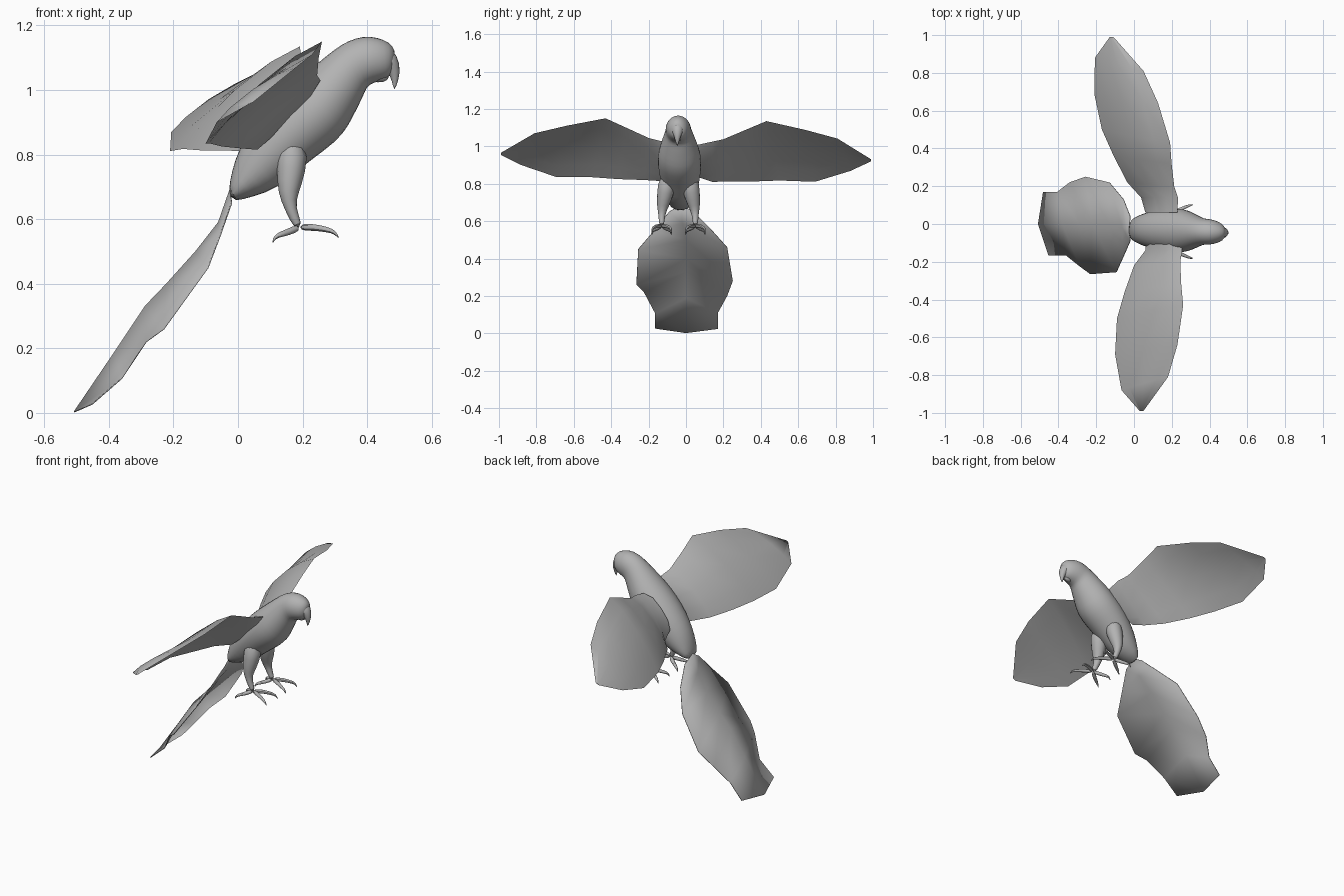
import bpy, bmesh, math
from mathutils import Vector as V

cube = bpy.data.objects.get("Cube")
if cube:
    bpy.data.objects.remove(cube)

grey = bpy.data.materials.new("plain grey")
grey.use_nodes = True
grey.diffuse_color = (0.45, 0.45, 0.45, 1)
grey.node_tree.nodes["Principled BSDF"].inputs["Base Color"].default_value = grey.diffuse_color


def loft(name, rings, closed=True, smooth=0, angle=60):
    """Skin a list of equal-length point rows into one smooth-shaded object."""
    bm = bmesh.new()
    rows = [[bm.verts.new(p) for p in ring] for ring in rings]
    n = len(rows[0])
    for a, b in zip(rows, rows[1:]):
        for i in range(n if closed else n - 1):
            j = (i + 1) % n
            bm.faces.new((a[i], a[j], b[j], b[i]))
    if closed:
        bm.faces.new(rows[0])
        bm.faces.new(rows[-1])
    bmesh.ops.recalc_face_normals(bm, faces=bm.faces)
    mesh = bpy.data.meshes.new(name)
    bm.to_mesh(mesh)
    bm.free()
    mesh.materials.append(grey)
    obj = bpy.data.objects.new(name, mesh)
    bpy.context.collection.objects.link(obj)
    bpy.ops.object.select_all(action='DESELECT')
    obj.select_set(True)
    bpy.context.view_layer.objects.active = obj
    bpy.ops.object.shade_smooth_by_angle(angle=math.radians(angle))
    if smooth:
        obj.modifiers.new("Smooth", 'SUBSURF').levels = smooth
        obj.modifiers["Smooth"].render_levels = smooth
    return obj


def ellipse(centre, u, v, sides):
    turn = [2 * math.pi * i / sides for i in range(sides)]
    return [centre + u * math.cos(t) + v * math.sin(t) for t in turn]


def tube(name, path, sides=8, smooth=1):
    """Tapered tube through (x, y, z, radius) points."""
    pts = [V(p[:3]) for p in path]
    rings = []
    for i, p in enumerate(pts):
        t = (pts[min(i + 1, len(pts) - 1)] - pts[max(i - 1, 0)]).normalized()
        u = t.cross(V((0, 1, 0))).normalized()
        rings.append(ellipse(p, u * path[i][3], t.cross(u) * path[i][3], sides))
    return loft(name, rings, smooth=smooth)


# Body and head: back point, belly point (x, z each), half width
stations = [
    (-.03, .69, -.02, .65, .05), (-.02, .75, .05, .67, .07),
    (0, .82, .12, .69, .09), (.05, .9, .2, .76, .11),
    (.12, .98, .27, .81, .12), (.19, 1.04, .33, .86, .12),
    (.25, 1.09, .36, .92, .1), (.3, 1.13, .39, .98, .08),
    (.34, 1.155, .4, 1.01, .07), (.39, 1.17, .42, 1.02, .07),
    (.43, 1.165, .45, 1.03, .06), (.47, 1.15, .47, 1.04, .045),
    (.49, 1.12, .48, 1.06, .02)]
rings = []
for bx, bz, fx, fz, w in stations:
    y = -.03 - .03 * max(bx, 0)
    back, belly = V((bx, y, bz)), V((fx, y, fz))
    rings.append(ellipse((back + belly) / 2, (back - belly) / 2, V((0, w, 0)), 14))
loft("body", rings, smooth=1)

# Hooked beak
tube("upper_beak", [(.44, -.045, 1.1, .045), (.472, -.045, 1.09, .036),
                    (.489, -.046, 1.05, .018), (.484, -.047, 1, .002)])
tube("lower_beak", [(.42, -.045, 1.05, .03), (.455, -.045, 1.037, .018),
                    (.467, -.045, 1.045, .006)])

# Wings: leading point, trailing point, thickness; far wing is swept back
span = [
    ((.24, -.06, 1.01), (.07, -.06, .84), .05),
    ((.255, -.14, 1.03), (.06, -.14, .815), .04),
    ((.245, -.2, 1.045), (0, -.22, .82), .03),
    ((.25, -.32, 1.1), (-.05, -.36, .825), .02),
    ((.26, -.43, 1.15), (-.09, -.5, .835), .015),
    ((.23, -.64, 1.11), (-.1, -.69, .835), .012),
    ((.18, -.81, 1.07), (-.066, -.88, .9), .01),
    ((.05, -.99, .965), (.03, -.99, .955), .004)]


def wing(name, place):
    rings = []
    for lead, trail, thick in span:
        a, b = V(lead), V(trail)
        chord = b - a
        up = V((chord.z, 0, -chord.x)).normalized()
        camber = up * chord.length * .05

        def at(f, side):
            return a + chord * f + camber * 4 * f * (1 - f) + up * side * thick / 2
        ring = [at(0, 0), at(.2, 1), at(.5, 1), at(.8, .8),
                at(1, 0), at(.8, -.8), at(.5, -1), at(.2, -1)]
        rings.append([place(p) for p in ring])
    loft(name, rings, angle=80)


wing("front_wing", lambda p: p)
wing("rear_wing", lambda p: V((p.x + .16 * p.y, -p.y, p.z + .035 * p.y)))

# Tail fan: one edge, raised middle, other edge
fan = [
    [(-.02, -.09, .65), (-.025, -.025, .69), (-.02, .04, .65)],
    [(-.055, -.17, .55), (-.06, -.02, .59), (-.055, .13, .56)],
    [(-.093, -.255, .45), (-.13, 0, .5), (-.13, .22, .46)],
    [(-.23, -.265, .26), (-.22, 0, .4), (-.256, .25, .28)],
    [(-.285, -.225, .22), (-.287, 0, .33), (-.34, .22, .2)],
    [(-.36, -.165, .107), (-.38, 0, .19), (-.405, .17, .11)],
    [(-.452, -.165, .027), (-.507, 0, .003), (-.48, .17, .025)]]
tail = loft("tail", fan, closed=False)
sheet = tail.modifiers.new("Thickness", 'SOLIDIFY')
sheet.thickness = .004
sheet.offset = 0

# Legs and feet with two toes forward and two back
for name, s in (("front", -1), ("rear", 1)):
    def y(d):
        return -.04 + s * d
    tube(name + "_leg", [(.17, y(.055), .84, .055), (.165, y(.07), .75, .05),
                         (.155, y(.085), .68, .035), (.16, y(.09), .635, .018),
                         (.19, y(.09), .57, .016)])
    for side, label in ((-1, "inner"), (1, "outer")):
        for reach, end in ((.11, "fore"), (-.075, "back")):
            drop = 0 if reach > 0 else .015
            toe = [(0, 0, .575, .014), (.45, .025, .575 - drop, .012),
                   (.8, .042, .567 - drop, .01), (1, .05, .56 - drop, .007),
                   (1.12, .052, .54 - drop, .001)]
            tube("_".join((name, end, label, "toe")),
                 [(.19 + f * reach, y(.09 + side * w), z, r) for f, w, z, r in toe], sides=6)
